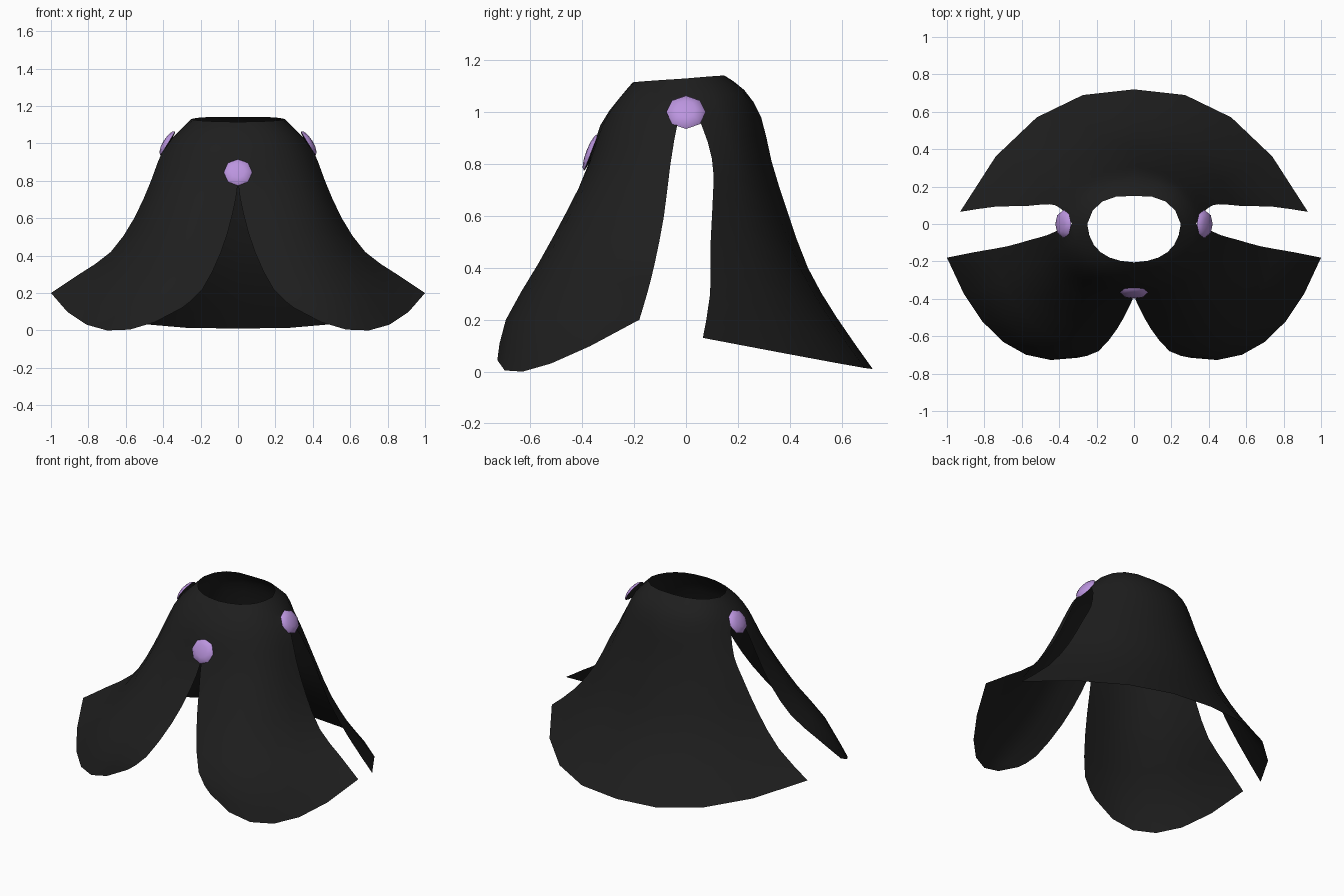
import bpy
import bmesh
from mathutils import Vector

cube = bpy.data.objects.get("Cube")
if cube:
    bpy.data.objects.remove(cube, do_unlink=True)


def make_material(name, colour):
    material = bpy.data.materials.new(name)
    material.use_nodes = True
    material.diffuse_color = colour
    shader = material.node_tree.nodes["Principled BSDF"]
    shader.inputs["Base Color"].default_value = colour
    shader.inputs["Roughness"].default_value = 0.8
    return material


black_cloth = make_material("black cloth", (0.013, 0.013, 0.013, 1))
lilac = make_material("lilac button", (0.5, 0.3, 0.74, 1))


def make_object(name, bm, materials):
    mesh = bpy.data.meshes.new(name)
    bm.to_mesh(mesh)
    bm.free()
    for material in materials:
        mesh.materials.append(material)
    obj = bpy.data.objects.new(name, mesh)
    bpy.context.scene.collection.objects.link(obj)
    return obj


def smooth(obj, angle):
    bpy.ops.object.select_all(action="DESELECT")
    obj.select_set(True)
    bpy.context.view_layer.objects.active = obj
    bpy.ops.object.shade_smooth_by_angle(angle=angle)


def refine(profile):
    """Add a spline midpoint between each pair of profile points."""
    points = [Vector(p) for p in profile]
    padded = [points[0]] + points + [points[-1]]
    result = [points[0]]
    for before, start, end, after in zip(padded, padded[1:], padded[2:], padded[3:]):
        middle = (9 * (start + end) - before - after) / 16
        middle.x = max(middle.x, 0)
        result += [middle, end]
    return result


def loft_panel(bm, first, middle, last, segments):
    """Sweep a cloth sheet through three neck-to-hem profiles."""
    grid = []
    for a, b, c in zip(refine(first), refine(middle), refine(last)):
        row = []
        for i in range(segments + 1):
            t = i / segments
            point = (a * (1 - t) * (1 - 2 * t)
                     + b * 4 * t * (1 - t)
                     + c * t * (2 * t - 1))
            row.append(bm.verts.new(point))
        grid.append(row)
    for upper, lower in zip(grid, grid[1:]):
        for i in range(segments):
            bm.faces.new((upper[i], lower[i], lower[i + 1], upper[i + 1]))


# Profiles on the left half, each running from the neck to the hem
front_edge = [(0, -.205, 1.115), (0, -.26, 1.05), (0, -.33, .95), (0, -.38, .79),
              (.03, -.45, .62), (.09, -.56, .42), (.19, -.68, .22), (.3, -.715, .12)]
front_middle = [(.18, -.15, 1.12), (.23, -.2, 1.06), (.28, -.255, .95), (.33, -.31, .79),
                (.385, -.39, .62), (.47, -.485, .42), (.59, -.6, .2), (.7, -.63, 0)]
front_side = [(.25, 0, 1.13), (.33, 0, 1.05), (.4, -.03, .97), (.465, -.06, .8),
              (.555, -.085, .6), (.68, -.12, .42), (.85, -.15, .3), (1, -.18, .2)]
back_side = [(.25, 0, 1.13), (.33, 0, 1.05), (.37, .06, .95), (.42, .1, .82),
             (.485, .105, .7), (.59, .095, .5), (.74, .093, .3), (.93, .065, .13)]
back_middle = [(.17, .12, 1.14), (.225, .18, 1.07), (.255, .215, .96), (.285, .25, .81),
               (.325, .3, .62), (.375, .365, .42), (.44, .455, .23), (.52, .57, .035)]
back_centre = [(0, .15, 1.14), (0, .225, 1.085), (0, .29, .98), (0, .33, .81),
               (0, .39, .62), (0, .47, .4), (0, .58, .21), (0, .72, .01)]

# Cape: front and back panels joined at the shoulder, mirrored across
bm = bmesh.new()
loft_panel(bm, front_edge, front_middle, front_side, 6)
loft_panel(bm, back_side, back_middle, back_centre, 4)
bmesh.ops.remove_doubles(bm, verts=bm.verts, dist=0.008)
cape = make_object("cape", bm, [black_cloth])
mirror = cape.modifiers.new("Mirror", "MIRROR")
mirror.use_axis[0] = True
mirror.merge_threshold = 0.001
smooth(cape, 1.0)


def make_button(name, location, normal, depth):
    """Shallow eight-sided dome with a dark back."""
    bm = bmesh.new()
    bmesh.ops.create_uvsphere(bm, u_segments=8, v_segments=6, radius=0.076)
    for vert in bm.verts:
        vert.co.z *= depth if vert.co.z > 0 else 0.1
    for face in bm.faces:
        face.material_index = int(face.calc_center_median().z < 0)
    button = make_object(name, bm, [lilac, black_cloth])
    button.location = location
    button.rotation_mode = "QUATERNION"
    button.rotation_quaternion = Vector(normal).to_track_quat("Z", "Y")
    smooth(button, 0.9)


# Buttons at the throat and both shoulders
make_button("front_button", (0, -.366, .845), (0, -.93, .36), 0.25)
for side, sign in (("left", 1), ("right", -1)):
    make_button(side + "_shoulder_button", (sign * .375, 0, 1), (sign * .85, 0, .52), 0.35)
